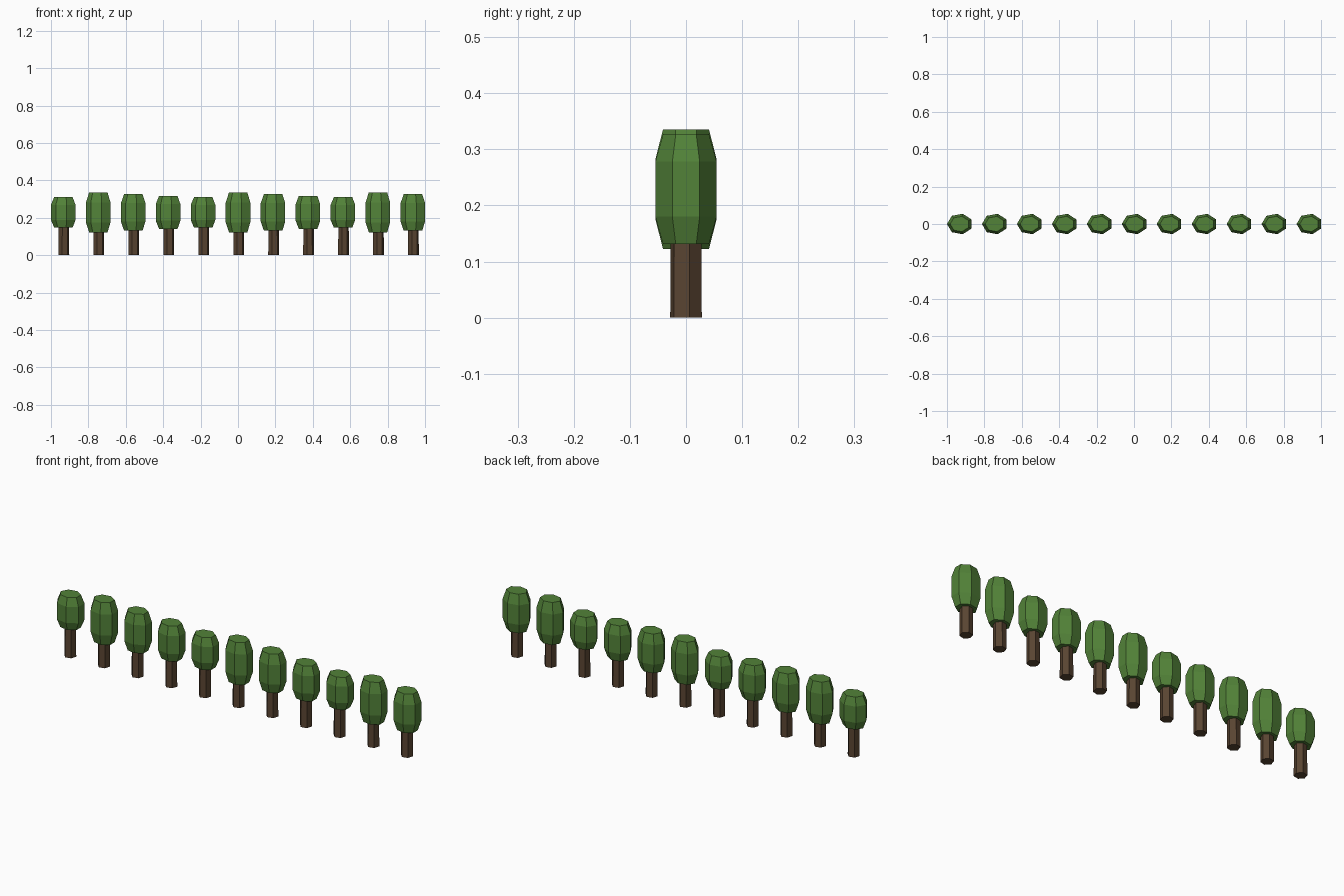
import bpy, math

cube = bpy.data.objects.get("Cube")
if cube:
    bpy.data.objects.remove(cube)


def make_material(name, colour):
    mat = bpy.data.materials.new(name)
    mat.use_nodes = True
    mat.diffuse_color = (*colour, 1)
    mat.node_tree.nodes["Principled BSDF"].inputs["Base Color"].default_value = (*colour, 1)
    return mat


def make_prism(name, x, sides, turn, scale, profile, mat):
    """Stack flat-sided rings; profile lists (relative radius, height)."""
    verts, faces = [], []
    for radius, z in profile:
        for i in range(sides):
            a = math.radians(turn) + math.tau * i / sides
            verts.append((scale[0] * radius * math.cos(a), scale[1] * radius * math.sin(a), z))
    for r in range(len(profile) - 1):
        low, high = r * sides, (r + 1) * sides
        for i in range(sides):
            j = (i + 1) % sides
            faces.append((low + i, low + j, high + j, high + i))
    faces.append(tuple(reversed(range(sides))))
    faces.append(tuple(range(len(verts) - sides, len(verts))))
    mesh = bpy.data.meshes.new(name)
    mesh.from_pydata(verts, [], faces)
    mesh.materials.append(mat)
    obj = bpy.data.objects.new(name, mesh)
    obj.location.x = x
    bpy.context.collection.objects.link(obj)
    return obj


leaf_green = make_material("leaf_green", (0.085, 0.225, 0.04))
bark_brown = make_material("bark_brown", (0.1, 0.058, 0.031))

# Row of trees, with four crown heights repeating along it
TREES = 11
FIRST_X, SPACING = -0.931, 0.1869
CROWN_MIDDLE = 0.229
HALF_HEIGHTS = (0.0815, 0.1065, 0.098, 0.089)

for n in range(TREES):
    x = FIRST_X + n * SPACING
    half = HALF_HEIGHTS[n % len(HALF_HEIGHTS)]

    # Six-sided trunk, running up into the crown
    make_prism(f"trunk_{n + 1}", x, 6, 12.5, (0.0295, 0.0295),
               [(1, 0), (0.96, 0.17)], bark_brown)

    # Seven-sided crown with chamfered top and bottom
    crown = [(r, CROWN_MIDDLE + k * half)
             for r, k in ((0.75, -1), (1, -0.5), (1, 0.5), (0.75, 1))]
    make_prism(f"crown_{n + 1}", x, 7, 180, (0.069, 0.056), crown, leaf_green)
